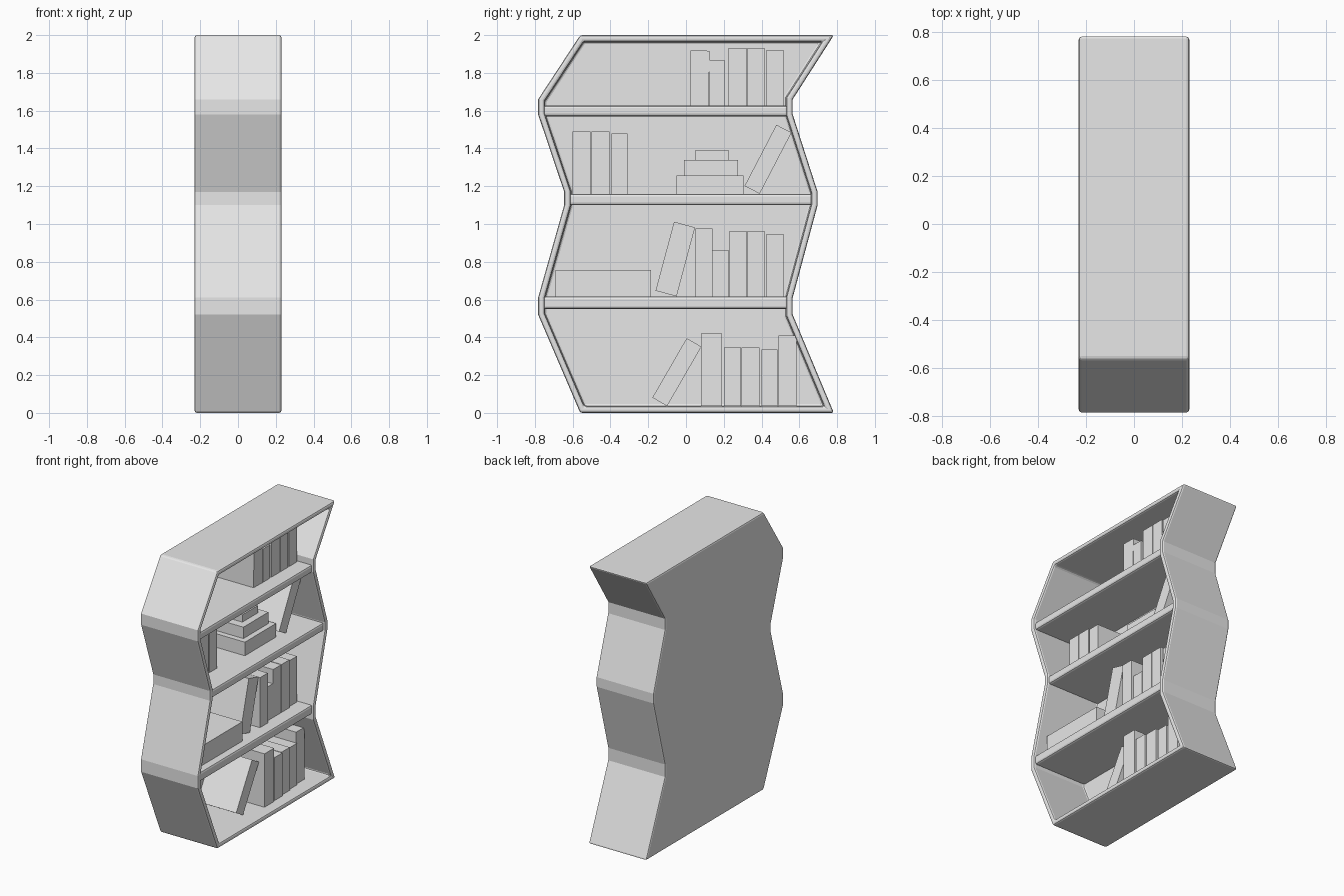
import bpy, bmesh
from math import radians
from mathutils import Matrix, Vector

cube = bpy.data.objects.get("Cube")
if cube:
    bpy.data.objects.remove(cube, do_unlink=True)

grey = bpy.data.materials.new("plain grey")
grey.use_nodes = True
grey.diffuse_color = (0.8, 0.8, 0.8, 1)
grey.node_tree.nodes["Principled BSDF"].inputs["Base Color"].default_value = (0.8, 0.8, 0.8, 1)


def finish(bm, name, bevel=0):
    bmesh.ops.recalc_face_normals(bm, faces=bm.faces)
    mesh = bpy.data.meshes.new(name)
    bm.to_mesh(mesh)
    bm.free()
    mesh.materials.append(grey)
    ob = bpy.data.objects.new(name, mesh)
    bpy.context.collection.objects.link(ob)
    if bevel:
        mod = ob.modifiers.new("rounded edges", "BEVEL")
        mod.width, mod.segments = bevel, 2
        mod.limit_method, mod.angle_limit = "ANGLE", radians(40)
    return ob


def box(name, x, y, z, tilt=0, bevel=0):
    """Box from three ranges, leaning towards +y about its lower far edge."""
    bm = bmesh.new()
    bmesh.ops.create_cube(bm, size=1)
    size = [b - a for a, b in (x, y, z)]
    mid = [(a + b) / 2 for a, b in (x, y, z)]
    pivot = Vector((0, y[1], z[0]))
    lean = Matrix.Translation(pivot) @ Matrix.Rotation(-radians(tilt), 4, "X") @ Matrix.Translation(-pivot)
    bm.transform(lean @ Matrix.Translation(mid) @ Matrix.Diagonal((*size, 1)))
    return finish(bm, name, bevel)


def inset(points, t):
    """Mitred inward offset of a counter-clockwise outline."""
    pts = [Vector(p) for p in points]
    out = []
    for i, p in enumerate(pts):
        a = (p - pts[i - 1]).normalized()
        b = (pts[(i + 1) % len(pts)] - p).normalized()
        na, nb = Vector((-a.y, a.x)), Vector((-b.y, b.x))
        out.append(p + (na + nb) * t / (1 + na.dot(nb)))
    return out


# Zigzag case with a closed back, open towards +x
heights = (0.52, 0.61, 1.10, 1.17, 1.58, 1.66)
near = (-0.783, -0.783, -0.645, -0.645, -0.783, -0.783)
far = (0.565, 0.565, 0.697, 0.697, 0.565, 0.565)
outline = [(-0.56, 0), (0.783, 0), *zip(far, heights), (0.783, 2), (-0.56, 2)]
outline += list(zip(near, heights))[::-1]
inner = inset(outline, 0.034)

bm = bmesh.new()
rings = [[bm.verts.new((x, *p)) for p in pts]
         for x, pts in ((-0.23, outline), (0.23, outline), (0.23, inner), (-0.2, inner))]
for a, b in zip(rings, rings[1:]):
    for i in range(len(a)):
        bm.faces.new((a[i - 1], a[i], b[i], b[i - 1]))
bm.faces.new(rings[0])
bm.faces.new(rings[-1])
case = finish(bm, "case", 0.012)

# Shelves reach into the case walls
shelves = (("lower", -0.755, 0.54, 0.55, 0.617),
           ("middle", -0.62, 0.67, 1.10, 1.16),
           ("upper", -0.755, 0.54, 1.57, 1.627))
for name, y0, y1, z0, z1 in shelves:
    box(name + "_shelf", (-0.21, 0.218), (y0, y1), (z0, z1), bevel=0.014)

# Books for each level: near y, far y, height, front x, lean
BACK = -0.2
levels = {
    0.036: ((-0.19, -0.10, 0.363, 0.11, 30), (0.08, 0.19, 0.385, 0.155, 0),
            (0.20, 0.29, 0.31, 0.15, 0), (0.295, 0.39, 0.31, 0.14, 0),
            (0.40, 0.485, 0.30, 0.13, 0), (0.49, 0.585, 0.375, 0.12, 0)),
    0.617: ((-0.165, -0.05, 0.378, 0.13, 15), (0.05, 0.14, 0.36, 0.14, 0),
            (0.14, 0.225, 0.245, 0.12, 0), (0.23, 0.32, 0.345, 0.12, 0),
            (0.325, 0.415, 0.345, 0.12, 0), (0.425, 0.515, 0.33, 0.11, 0)),
    1.16: ((-0.60, -0.505, 0.33, 0.05, 0), (-0.50, -0.405, 0.33, 0.05, 0),
           (-0.395, -0.31, 0.32, 0.05, 0), (0.30, 0.39, 0.365, 0.11, 27.5)),
    1.627: ((0.02, 0.12, 0.29, 0.11, 1), (0.125, 0.205, 0.24, 0.11, 0),
            (0.225, 0.32, 0.305, 0.11, 0), (0.325, 0.415, 0.305, 0.11, 0),
            (0.425, 0.515, 0.295, 0.11, 0)),
}
for base, books in levels.items():
    for y0, y1, height, front, lean in books:
        box("book", (BACK, front), (y0, y1), (base, base + height), lean)

# Storage box and a stepped stack of flat books
box("storage_box", (BACK, 0.165), (-0.69, -0.185), (0.617, 0.757))
box("stack_bottom", (BACK, 0.09), (-0.05, 0.305), (1.16, 1.258))
box("stack_middle", (-0.17, 0.05), (-0.01, 0.275), (1.258, 1.34))
box("stack_top", (-0.12, 0), (0.05, 0.225), (1.34, 1.393))
